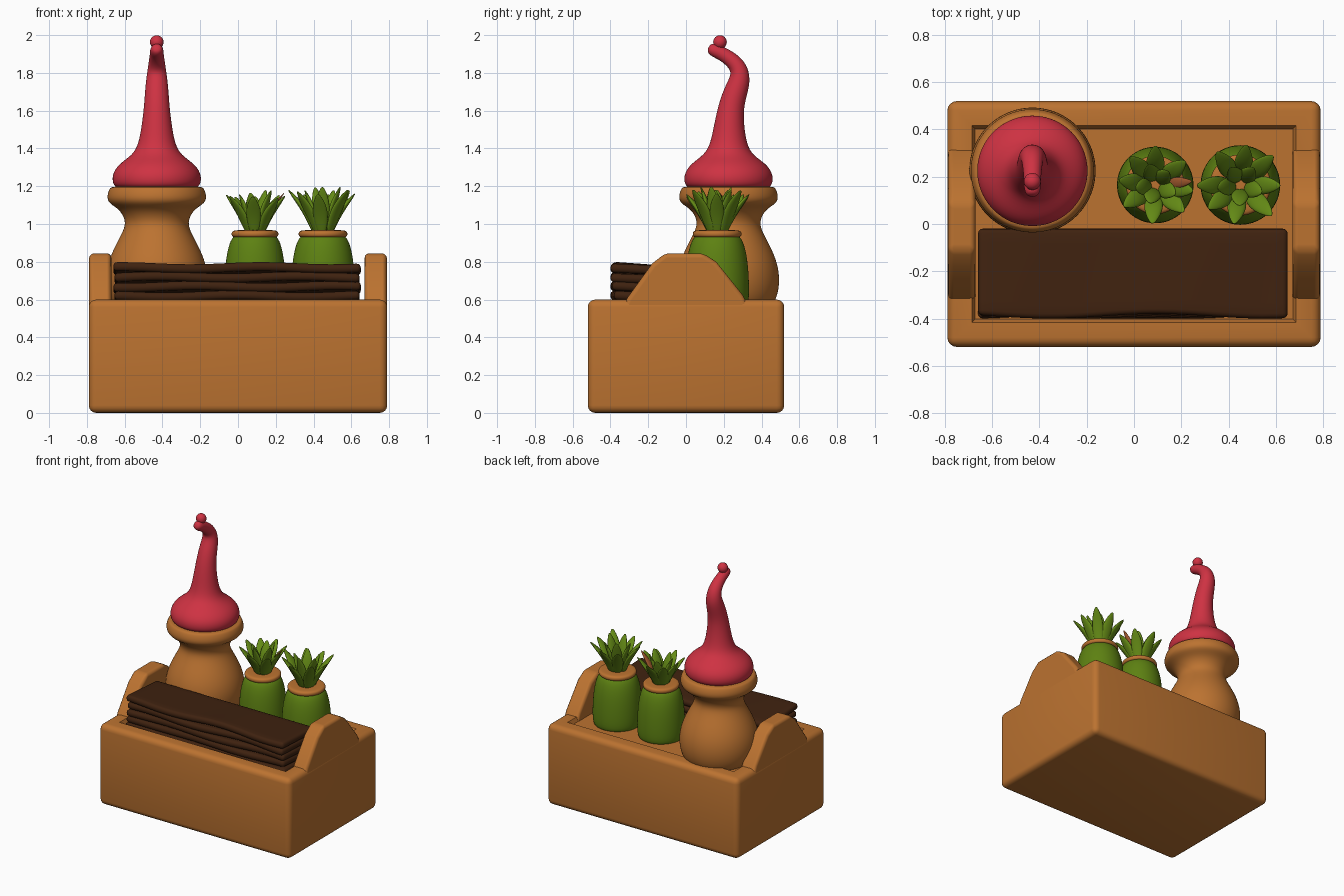
import bpy, bmesh, math, random
from mathutils import Vector

random.seed(4)
cube = bpy.data.objects.get("Cube")
if cube:
    bpy.data.objects.remove(cube, do_unlink=True)


def material(name, rgb):
    m = bpy.data.materials.new(name)
    m.use_nodes = True
    m.diffuse_color = (*rgb, 1)
    m.node_tree.nodes["Principled BSDF"].inputs["Base Color"].default_value = (*rgb, 1)
    return m


CLAY = material("clay_orange", (0.50, 0.17, 0.03))
RED = material("hat_red", (0.62, 0.032, 0.055))
DARK = material("dark_brown", (0.05, 0.016, 0.005))
POT = material("pot_green", (0.11, 0.22, 0.006))
LEAF = material("leaf_green", (0.13, 0.26, 0.008))
RUST = material("rust_leaf", (0.40, 0.11, 0.03))


def finish(bm, name, mat, subsurf=0, bevel=0):
    bmesh.ops.recalc_face_normals(bm, faces=bm.faces)
    for f in bm.faces:
        f.smooth = True
    mesh = bpy.data.meshes.new(name)
    bm.to_mesh(mesh)
    bm.free()
    mesh.materials.append(mat)
    ob = bpy.data.objects.new(name, mesh)
    bpy.context.collection.objects.link(ob)
    if bevel:
        b = ob.modifiers.new("rounding", "BEVEL")
        b.width, b.segments, b.limit_method = bevel, 3, "ANGLE"
        b.harden_normals = True
    if subsurf:
        s = ob.modifiers.new("smoothing", "SUBSURF")
        s.levels = s.render_levels = subsurf
    return ob


def sweep(name, mat, path, radii, side=Vector((1, 0, 0)), flat=1, sides=24, subsurf=2):
    """Rings of the given radii along a path, capped at both ends."""
    bm = bmesh.new()
    path = [Vector(p) for p in path]
    rings = []
    for i, (p, r) in enumerate(zip(path, radii)):
        tangent = path[min(i + 1, len(path) - 1)] - path[max(i - 1, 0)]
        normal = tangent.cross(side).normalized()
        ring = []
        for k in range(sides):
            a = math.tau * k / sides
            ring.append(bm.verts.new(p + side * (r * math.cos(a)) + normal * (r * flat * math.sin(a))))
        rings.append(ring)
    for lo, hi in zip(rings, rings[1:]):
        for k in range(sides):
            j = (k + 1) % sides
            bm.faces.new((lo[k], lo[j], hi[j], hi[k]))
    bm.faces.new(rings[0])
    bm.faces.new(rings[-1])
    return finish(bm, name, mat, subsurf)


def turned(name, mat, x, y, profile):
    """Upright turned part from (radius, height) pairs."""
    return sweep(name, mat, [(x, y, z) for r, z in profile], [r for r, z in profile])


# Box with a shallow tray in its top
bm = bmesh.new()
bmesh.ops.create_cube(bm, size=1)
for v in bm.verts:
    v.co = Vector((v.co.x * 1.58, v.co.y * 1.04, (v.co.z + 0.5) * 0.6))
bmesh.ops.bevel(bm, geom=bm.edges[:], offset=0.04, segments=4, profile=0.5, affect="EDGES")
top = max(bm.faces, key=lambda f: f.calc_center_median().z)
bmesh.ops.inset_individual(bm, faces=[top], thickness=0.09)
bmesh.ops.inset_individual(bm, faces=[top], thickness=0.02, depth=-0.03)
box = finish(bm, "planter_box", CLAY)
bpy.context.view_layer.objects.active = box
box.select_set(True)
bpy.ops.object.shade_smooth_by_angle(angle=math.radians(35))
box.select_set(False)

# Raised end boards
OUTLINE = [(-0.36, 0.5), (-0.31, 0.61), (-0.18, 0.79), (-0.11, 0.845),
           (0.09, 0.845), (0.16, 0.80), (0.30, 0.625), (0.36, 0.5)]
for label, s in (("left", 1), ("right", -1)):
    bm = bmesh.new()
    face = bm.faces.new([bm.verts.new((s * 0.67, y, z)) for y, z in OUTLINE])
    ext = bmesh.ops.extrude_face_region(bm, geom=[face])
    for v in ext["geom"]:
        if isinstance(v, bmesh.types.BMVert):
            v.co.x = s * 0.788
    finish(bm, label + "_end_board", CLAY, bevel=0.025)

# Stack of wavy sheets
for n in range(5):
    bm = bmesh.new()
    bmesh.ops.create_grid(bm, x_segments=24, y_segments=6, size=0.5)
    for v in bm.verts:
        x, y = v.co.x, v.co.y
        front = 0.5 - y
        v.co.x = x * (1.31 - 0.012 * (n % 2)) - 0.005
        v.co.y = y * 0.37 - 0.205 - 0.01 * front * math.sin(9 * x + n)
        v.co.z = 0.56 + 0.05 * n - 0.02 * y + 0.006 * front * math.sin(11 * x + 1.7 * n)
    sheet = finish(bm, "stacked_sheet_%d" % (n + 1), DARK)
    sol = sheet.modifiers.new("thickness", "SOLIDIFY")
    sol.thickness, sol.offset = 0.047, 0
    bev = sheet.modifiers.new("rounding", "BEVEL")
    bev.width, bev.segments, bev.limit_method = 0.02, 3, "ANGLE"

# Waisted jar
turned("jar", CLAY, -0.43, 0.225, [
    (0.20, 0.54), (0.25, 0.58), (0.276, 0.68), (0.265, 0.79), (0.22, 0.89), (0.174, 0.97),
    (0.166, 1.02), (0.20, 1.08), (0.26, 1.11), (0.267, 1.15), (0.252, 1.19), (0.24, 1.198), (0.15, 1.2)])

# Pointed hat with a bent tip
HAT = [(0.225, 1.185, 0.15), (0.225, 1.19, 0.22), (0.225, 1.22, 0.238), (0.225, 1.27, 0.236),
       (0.225, 1.32, 0.20), (0.225, 1.365, 0.13), (0.226, 1.42, 0.098), (0.228, 1.52, 0.08),
       (0.238, 1.62, 0.068), (0.262, 1.70, 0.063), (0.288, 1.77, 0.056), (0.280, 1.83, 0.047),
       (0.235, 1.875, 0.04), (0.185, 1.905, 0.036), (0.145, 1.922, 0.036), (0.118, 1.935, 0.022)]
sweep("hat", RED, [(-0.43, y, z) for y, z, r in HAT], [r for y, z, r in HAT])
bpy.ops.mesh.primitive_uv_sphere_add(segments=20, ring_count=12, radius=0.036, location=(-0.43, 0.18, 1.963))
ball = bpy.context.object
ball.name = "hat_tip"
ball.data.materials.append(RED)
bpy.ops.object.shade_smooth()


def leaf(name, mat, x, y, angle, lean, height, width):
    out = Vector((math.cos(angle), math.sin(angle), 0))
    side = Vector((-out.y, out.x, 0))
    steps = [(0.25, 0, 0.5), (0.36, 0.25, 0.8), (0.55, 0.55, 1), (0.8, 0.8, 0.75), (1, 0.97, 0.28), (1.03, 1, 0.08)]
    path = [Vector((x, y, 0.945)) + out * (lean * d) + Vector((0, 0, height * h)) for d, h, w in steps]
    sweep(name, mat, path, [width * w for d, h, w in steps], side, 0.38, 8, 1)


# Potted succulents: pot, collar and two rings of leaves
for label, x, size, tall in (("left", 0.45, 1.04, 0.27), ("right", 0.09, 1.0, 0.24)):
    y = 0.165
    turned(label + "_pot", POT, x, y, [(r * size, z) for r, z in (
        (0.14, 0.55), (0.162, 0.57), (0.165, 0.66), (0.16, 0.77), (0.148, 0.86), (0.125, 0.93), (0.09, 0.95))])
    turned(label + "_collar", CLAY, x, y, [(r * size, z) for r, z in (
        (0.09, 0.925), (0.122, 0.93), (0.127, 0.947), (0.122, 0.965), (0.09, 0.968))])
    for count, lean, rise, width in ((8, 0.165, 0.88, 0.047), (5, 0.085, 0.97, 0.045)):
        for i in range(count):
            a = math.tau * (i + random.uniform(-0.15, 0.15)) / count + lean * 9
            h = tall * rise * random.uniform(0.88, 1.02)
            leaf("%s_leaf_%d_%d" % (label, count, i), LEAF, x, y, a,
                 lean * size * random.uniform(0.9, 1.08), h, width)
    if label == "right":
        leaf("right_rust_leaf", RUST, x, y, 0.1, 0.15, 0.22, 0.03)
